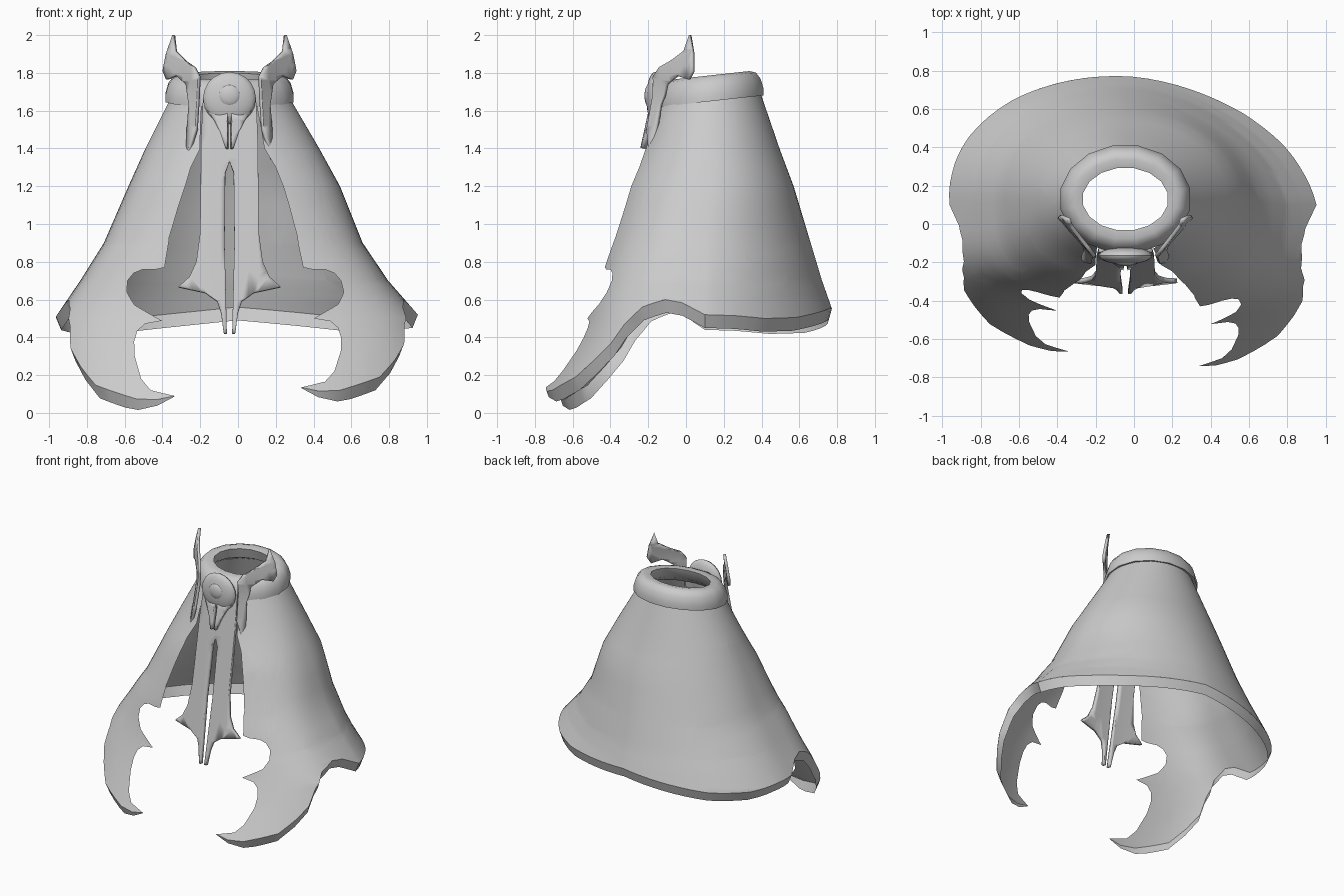
import bpy, bmesh
from math import sin, cos, asin, pi, radians, tau
from mathutils import Vector

cube = bpy.data.objects.get("Cube")
if cube:
    bpy.data.objects.remove(cube)

grey = bpy.data.materials.new("plain grey")
grey.use_nodes = True
grey.diffuse_color = (0.6, 0.6, 0.6, 1)
grey.node_tree.nodes["Principled BSDF"].inputs["Base Color"].default_value = (0.6, 0.6, 0.6, 1)

MID = -0.045  # middle of the collar and ornaments


def finish(name, bm, solid=0, angle=40):
    bmesh.ops.recalc_face_normals(bm, faces=bm.faces)
    me = bpy.data.meshes.new(name)
    bm.to_mesh(me)
    bm.free()
    me.materials.append(grey)
    ob = bpy.data.objects.new(name, me)
    bpy.context.collection.objects.link(ob)
    if solid:
        mod = ob.modifiers.new("thickness", "SOLIDIFY")
        mod.thickness = solid
        mod.offset = 0
    bpy.ops.object.select_all(action="DESELECT")
    ob.select_set(True)
    bpy.context.view_layer.objects.active = ob
    bpy.ops.object.shade_smooth_by_angle(angle=radians(angle))
    return ob


def sheet(name, outline, place, du, dv, solid=0):
    """Fill a flat outline, cut it into a grid and bend it with place(u, v)."""
    bm = bmesh.new()
    face = bm.faces.new([bm.verts.new((u, v, 0)) for u, v in outline])
    face.normal_update()
    bmesh.ops.triangulate(bm, faces=[face], ngon_method="EAR_CLIP")
    for axis, step in ((0, du), (1, dv)):
        values = [p[axis] for p in outline]
        normal = Vector((1, 0, 0) if axis == 0 else (0, 1, 0))
        k = int(min(values) / step) - 1
        while k * step < max(values):
            bmesh.ops.bisect_plane(bm, geom=bm.verts[:] + bm.edges[:] + bm.faces[:],
                                   plane_co=normal * (k * step), plane_no=normal, dist=1e-5)
            k += 1
    for v in bm.verts:
        v.co = place(v.co.x, v.co.y)
    return finish(name, bm, solid)


# Skirt cone: height, middle x, middle y, half width, front depth, back depth
ROWS = [(0.0, 0, .1, 1.07, .96, .76), (.1, 0, .1, 1.06, .89, .75), (.35, 0, .1, 1.03, .73, .72),
        (.5, 0, .1, .97, .655, .69), (.7, -.02, .1, .815, .59, .62), (.9, -.025, .11, .685, .54, .55),
        (1.2, -.02, .12, .56, .45, .45), (1.4, -.03, .125, .46, .36, .37), (1.75, -.045, .13, .27, .235, .245)]


def cone_row(z):
    for a, b in zip(ROWS, ROWS[1:]):
        if z <= b[0]:
            break
    t = (z - a[0]) / (b[0] - a[0])
    return [p + (q - p) * t for p, q in zip(a, b)]


def on_cone(u, z):
    _, cx, cy, rx, front, back = cone_row(z)
    low = min(1, max(0, (1.2 - z) / 0.6))
    if cos(u) > 0:  # boxier front, the right panel sits a little closer in
        power = .55 + .45 * min(1, max(0, (z - .8) / .8))
        depth = front * cos(u) ** power * (1 - (.12 * low if sin(u) < 0 else 0))
        return Vector((cx + rx * sin(u), cy - depth, z))
    # the left rear quarter is flatter, the right one fuller
    swell = 1 + (-.09 if sin(u) > 0 else .025) * low * abs(sin(2 * u))
    return Vector((cx + rx * sin(u) * swell, cy - back * cos(u) * swell, z))


def to_cone(x, z):
    row = cone_row(z)
    return asin((x - row[1]) / row[3]), z


def other_side(points):
    return [(tau - u, z - 0.045 * min(1, max(0, (0.62 - z) / 0.45))) for u, z in reversed(points)]


# Inner hooked edge of the front panel, then its lower outer edge
inner = [to_cone(x, z) for x, z in [
    (.1, 1.62), (.14, 1.4), (.2, 1.3), (.27, 1.1), (.315, .93), (.345, .77), (.39, .76), (.46, .76),
    (.51, .74), (.545, .7), (.56, .64), (.53, .575), (.47, .54), (.40, .5), (.49, .485), (.53, .45),
    (.545, .4), (.545, .33), (.51, .22), (.46, .165)]]
lower = [to_cone(x, z) for x, z in [(.335, .135), (.43, .115), (.54, .12), (.75, .19), (.83, .28), (.88, .37)]]
lower += [(radians(a), z) for a, z in [
    (64, .47), (72, .56), (82, .6), (87, .585), (90, .52), (104, .515), (120, .5), (140, .505)]]
hem = lower + [(pi, .56)] + other_side(lower)
top = [(u, 1.66 - 0.04 * cos(u)) for u in [tau - .47 - i * (tau - .94) / 12 for i in range(13)]]
sheet("skirt", inner + hem + other_side(inner)[:-1] + top, on_cone, radians(4.5), 0.1)

# Turned-in lip along the lower hem
bm = bmesh.new()
rail = []
for (u, z), (u2, z2) in zip(hem, hem[1:]):
    n = max(1, round(abs(u2 - u) / radians(5)))
    rail += [(u + (u2 - u) * i / n, z + (z2 - z) * i / n) for i in range(n)]
rail.append(hem[-1])
pairs = []
for i, (u, z) in enumerate(rail):
    p = on_cone(u, z)
    k = min(1, .05 + .4 * min(i, len(rail) - 1 - i))  # taper at both claw tips
    q = Vector((p.x * (1 - .03 * k), p.y - (p.y - .1) * .03 * k, max(0, p.z - .07 * k)))
    pairs.append((bm.verts.new(p), bm.verts.new(q)))
for (a, b), (c, d) in zip(pairs, pairs[1:]):
    bm.faces.new((a, b, d, c))
finish("hem_lip", bm)


# Collar: slanted band swept round an oval
profile = [(.31, 1.66), (.345, 1.65), (.345, 1.69), (.33, 1.74), (.305, 1.775), (.27, 1.787), (.225, 1.78), (.25, 1.7)]
bm = bmesh.new()
SIDES = 16
rings = []
for i in range(SIDES):
    a = tau * (i + .5) / SIDES
    ring = []
    for r, z in profile:
        y = .13 + (r - .06) * cos(a)
        ring.append(bm.verts.new((MID + r * sin(a), y, z + .11 * (y - .13))))
    rings.append(ring)
for i in range(SIDES):
    a, b = rings[i], rings[(i + 1) % SIDES]
    for j in range(len(profile)):
        k = (j + 1) % len(profile)
        bm.faces.new((a[j], a[k], b[k], b[j]))
finish("collar", bm)


# Split tabard hanging in the front opening
def on_tabard(x, z):
    return Vector((x + MID, -.15 - .172 * (1.6 - z) + .2 * x * x, z))


half = [(0, 1.33), (.022, 1.27), (.026, .9), (.014, .42), (.03, .42), (.045, .53), (.065, .59), (.13, .635), (.27, .665),
        (.21, .72), (.175, .8), (.155, .95), (.152, 1.2), (.15, 1.45), (.14, 1.66)]
sheet("tabard", half + [(-x, z) for x, z in half[:0:-1]], on_tabard, .05, .15, .025)

# Horned feathers either side of the clasp
feather = [(.295, 2), (.285, 1.915), (.235, 1.865), (.185, 1.83), (.16, 1.78), (.165, 1.66), (.175, 1.5), (.225, 1.34),
           (.22, 1.5), (.21, 1.63), (.225, 1.74), (.275, 1.785), (.33, 1.765), (.348, 1.81), (.33, 1.9)]
for side, name in ((1, "left_feather"), (-1, "right_feather")):
    def on_feather(x, z):
        y = -.17 + (x - .16) * 1.1 - .25 * max(0, 1.7 - z) + .22 * max(0, z - 1.8)
        return Vector((MID + side * x, y, z))
    sheet(name, feather, on_feather, .04, .08, .02)


# Round clasp with a raised boss and forked tail
def dome(name, y, z, radius, depth):
    bm = bmesh.new()
    bmesh.ops.create_uvsphere(bm, u_segments=20, v_segments=12, radius=1)
    for v in bm.verts:
        v.co = (MID + v.co.x * radius, y + v.co.z * depth, z + v.co.y * radius)
    finish(name, bm)


dome("clasp", -.165, 1.665, .14, .045)
dome("clasp_boss", -.195, 1.68, .06, .025)
prong = [(.008, 1.6), (.008, 1.4), (.02, 1.4), (.05, 1.49), (.075, 1.54), (.115, 1.6)]
for side, name in ((1, "left_prong"), (-1, "right_prong")):
    sheet(name, prong, lambda x, z: Vector((MID + side * x, -.185 - .22 * (1.6 - z) + x * .2, z)), .05, .05, .03)
